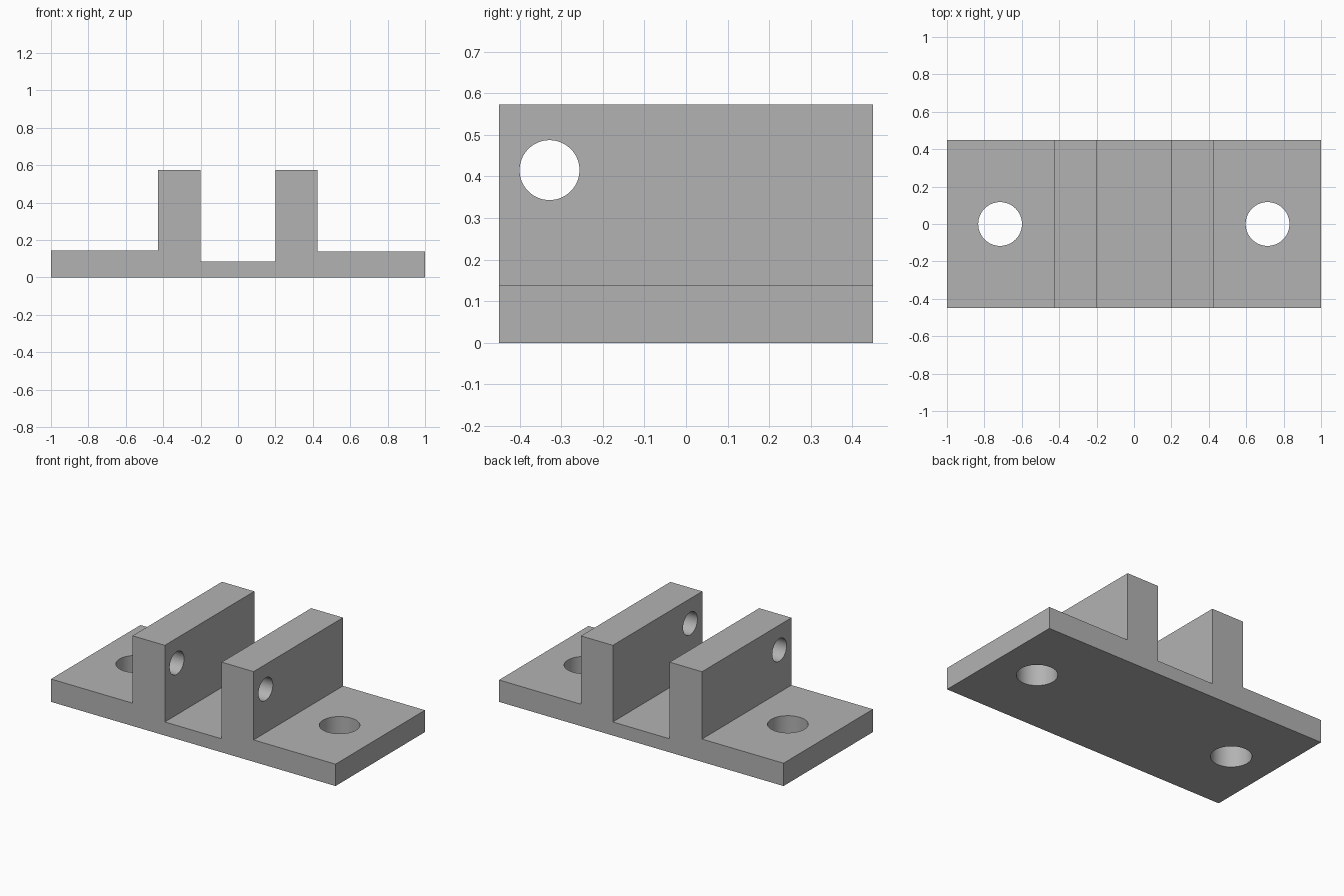
import bpy, bmesh
from math import pi

cube = bpy.data.objects.get("Cube")
if cube:
    bpy.data.objects.remove(cube, do_unlink=True)

GREY = (0.45, 0.45, 0.45, 1)
metal = bpy.data.materials.new("plain_grey")
metal.use_nodes = True
metal.diffuse_color = GREY
metal.node_tree.nodes["Principled BSDF"].inputs["Base Color"].default_value = GREY

HALF_DEPTH = 0.449
WALL_TOP, CHANNEL = 0.573, 0.086

# Bracket body: front outline pulled back along y
outline = [(-1, 0), (1, 0), (1, 0.139), (0.424, 0.139), (0.424, WALL_TOP),
           (0.2, WALL_TOP), (0.2, CHANNEL), (-0.2, CHANNEL), (-0.2, WALL_TOP),
           (-0.427, WALL_TOP), (-0.427, 0.145), (-1, 0.145)]
bm = bmesh.new()
front = bm.faces.new([bm.verts.new((x, -HALF_DEPTH, z)) for x, z in outline])
pulled = bmesh.ops.extrude_face_region(bm, geom=[front])["geom"]
bmesh.ops.translate(bm, vec=(0, 2 * HALF_DEPTH, 0),
                    verts=[v for v in pulled if isinstance(v, bmesh.types.BMVert)])
bmesh.ops.recalc_face_normals(bm, faces=bm.faces)
mesh = bpy.data.meshes.new("bracket")
bm.to_mesh(mesh)
bm.free()
bracket = bpy.data.objects.new("bracket", mesh)
bpy.context.collection.objects.link(bracket)
mesh.materials.append(metal)


def drill(name, location, radius, length, rotation=(0, 0, 0)):
    """Cut a round through hole in the bracket."""
    bpy.ops.mesh.primitive_cylinder_add(vertices=64, radius=radius, depth=length,
                                        location=location, rotation=rotation)
    cutter = bpy.context.object
    cutter.name = name
    cutter.data.materials.append(metal)
    cutter.hide_render = True
    cut = bracket.modifiers.new(name, "BOOLEAN")
    cut.operation = "DIFFERENCE"
    cut.solver = "EXACT"
    cut.object = cutter
    bpy.context.view_layer.objects.active = bracket
    bpy.ops.object.modifier_apply(modifier=name)
    bpy.data.objects.remove(cutter, do_unlink=True)


# Mounting holes in the flanges, and the pin hole through both walls
drill("left_mounting_hole", (0.714, 0, 0.1), 0.117, 1)
drill("right_mounting_hole", (-0.716, 0, 0.1), 0.117, 1)
drill("pin_hole", (0, -0.328, 0.415), 0.072, 1.5, (0, pi / 2, 0))

bpy.ops.object.select_all(action="DESELECT")
bracket.select_set(True)
bpy.context.view_layer.objects.active = bracket
bpy.ops.object.shade_smooth_by_angle(angle=pi / 6)
